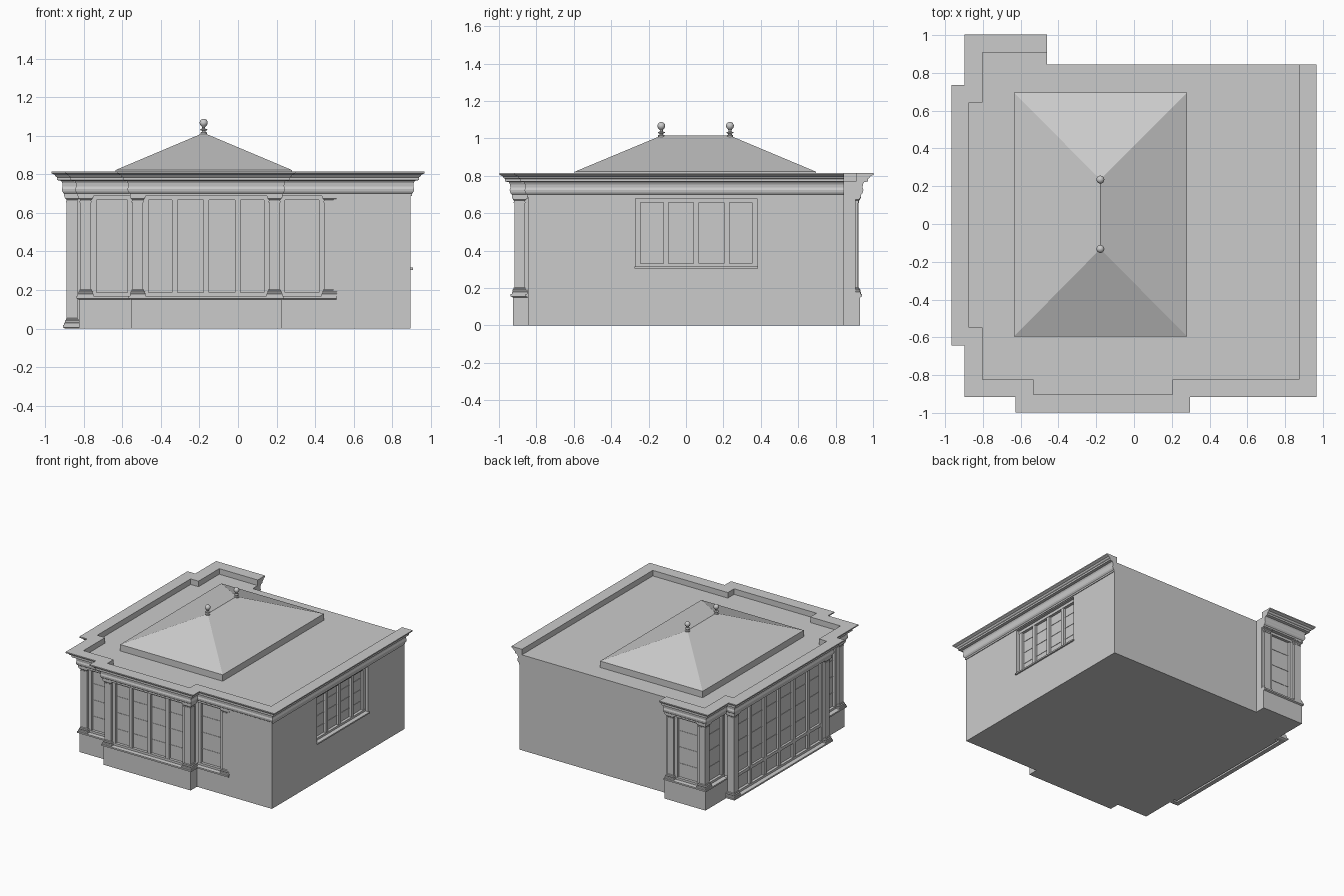
import bpy, bmesh, math
from mathutils import Vector

if "Cube" in bpy.data.objects:
    bpy.data.objects.remove(bpy.data.objects["Cube"])

# Wall line, running anticlockwise from the cut end of the rear wing to the back right corner
PATH = [(-.46, .93), (-.825, .93), (-.825, .665), (-.895, .665), (-.895, -.57), (-.825, -.57),
        (-.825, -.845), (-.555, -.845), (-.555, -.925), (.225, -.925), (.225, -.845),
        (.895, -.845), (.895, .845)]
BACK = (-.46, .845)
EAVE = .69


def finish(name, bm):
    bmesh.ops.recalc_face_normals(bm, faces=bm.faces)
    me = bpy.data.meshes.new(name)
    bm.to_mesh(me)
    bm.free()
    ob = bpy.data.objects.new(name, me)
    bpy.context.collection.objects.link(ob)
    return ob


def offset(path, d):
    """Move an open right-angled path outward; its ends stay on their cut planes."""
    pts = [Vector(p) for p in path]
    nrm = []
    for a, b in zip(pts, pts[1:]):
        u = (b - a).normalized()
        nrm.append(Vector((u.y, -u.x)))
    out = [pts[0] + nrm[0] * d]
    out += [p + (m + n) * d for p, m, n in zip(pts[1:-1], nrm, nrm[1:])]
    return out + [pts[-1] + nrm[-1] * d]


def prism(name, outline, z0, z1):
    bm = bmesh.new()
    f = bm.faces.new([bm.verts.new((p[0], p[1], z0)) for p in outline])
    ext = bmesh.ops.extrude_face_region(bm, geom=[f], use_keep_orig=True)
    vs = [g for g in ext['geom'] if isinstance(g, bmesh.types.BMVert)]
    bmesh.ops.translate(bm, verts=vs, vec=(0, 0, z1 - z0))
    return finish(name, bm)


def sweep(name, path, profile):
    """Sweep a closed (outward, height) profile along a path with mitred corners."""
    bm = bmesh.new()
    cols = [[bm.verts.new((p.x, p.y, z)) for p in offset(path, d)] for d, z in profile]
    for a, b in zip(cols, cols[1:] + cols[:1]):
        for i in range(len(path) - 1):
            bm.faces.new((a[i], a[i + 1], b[i + 1], b[i]))
    for i in (0, -1):
        bm.faces.new([c[i] for c in cols])
    return finish(name, bm)


def add_box(bm, a, b):
    lo, hi = [min(p) for p in zip(a, b)], [max(p) for p in zip(a, b)]
    vs = bmesh.ops.create_cube(bm, size=1)['verts']
    for v in vs:
        v.co = [lo[k] if v.co[k] < 0 else hi[k] for k in range(3)]


def boxes(name, items):
    bm = bmesh.new()
    for a, b in items:
        add_box(bm, a, b)
    return finish(name, bm)


def lathe(name, x, y, profile, sides, turn=0.0, flat=1.0):
    """Stack rings of a (radius, height) profile; four sides give a square pillar."""
    bm = bmesh.new()
    rings = []
    for r, z in profile:
        rings.append([bm.verts.new((x + r * flat * math.cos(turn + math.tau * i / sides),
                                    y + r * flat * math.sin(turn + math.tau * i / sides), z))
                      for i in range(sides)])
    for a, b in zip(rings, rings[1:]):
        for i in range(sides):
            j = (i + 1) % sides
            bm.faces.new((a[i], a[j], b[j], b[i]))
    bm.faces.new(rings[0])
    bm.faces.new(rings[-1])
    return finish(name, bm)


def pillar(name, x, y, z):
    prof = [(.041, z), (.041, z + .012), (.036, z + .015), (.038, z + .023), (.032, z + .027),
            (.032, z + .033), (.028, z + .036), (.028, .655), (.031, .655), (.031, .661),
            (.029, .661), (.029, .667), (.036, .674), (.036, .679), (.040, .679), (.040, EAVE)]
    lathe(name, x, y, prof, 4, math.pi / 4, math.sqrt(2))


def window(name, p0, p1, z0, z1, lights, panel=None):
    """Frame, mullions and thin glazing bars standing out from the glass plane."""
    p0, p1 = Vector(p0), Vector(p1)
    length = (p1 - p0).length
    u = (p1 - p0) / length
    n = Vector((u.y, -u.x))
    bm = bmesh.new()

    def bar(a0, a1, b0, b1, depth):
        s, e = p0 + u * a0 - n * .005, p0 + u * a1 + n * depth
        add_box(bm, (s.x, s.y, b0), (e.x, e.y, b1))

    w = .014
    bar(0, length, z0, z0 + .022, .022)
    bar(0, length, z1 - .022, z1, .022)
    low = z0
    if panel:
        bar(0, length, panel - .01, panel + .015, .018)
        low = panel
    for i in range(lights + 1):
        c = min(max(length * i / lights, w), length - w)
        bar(c - w, c + w, z0, z1, .02)
    for k in (1, 2, 3):
        z = low + (z1 - low) * k / 4
        bar(0, length, z - .002, z + .002, .003)
    finish(name, bm)


# Body: recessed glazed core, plinth, plain walls
prism("glazed_core", offset(PATH, -.045) + [BACK], 0, EAVE)
prism("plinth", PATH[:2] + PATH[6:] + [BACK], 0, .155)
boxes("plain_walls", [
    ((.495, -.845, 0), (.895, -.79, EAVE)),
    ((.84, -.845, 0), (.895, .845, .31)),
    ((.84, -.845, .68), (.895, .845, EAVE)),
    ((.84, -.845, .31), (.895, -.27, .68)),
    ((.84, .38, .31), (.895, .845, .68)),
    ((-.535, .80, 0), (-.46, .905, EAVE))])

# Sills
SILL = [(-.03, 0), (.0, 0), (.012, .006), (.012, .018), (-.03, .02)]
high = [(d, z + .15) for d, z in SILL]
sweep("front_sill", PATH[5:11] + [(.51, -.845)], high)
sweep("rear_wing_sill", PATH[:3], high)
sweep("left_bay_sill", PATH[2:6], SILL)
boxes("right_window_sill", [((.84, -.275, .305), (.907, .385, .316))])

# Pillars at the corners and pilasters at the ends of the glazing
for i, (x, y, z) in enumerate([
        (-.79, .895, .168), (-.86, .63, .018), (-.86, -.535, .018), (-.79, -.81, .168),
        (-.52, -.89, .168), (.19, -.89, .168), (.475, -.81, .168), (-.503, .892, .168)]):
    pillar(f"pillar_{i + 1}", x, y, z)

# Windows
window("rear_wing_back_window", (-.53, .885), (-.76, .885), .165, EAVE, 1)
window("rear_wing_side_window", (-.78, .868), (-.78, .655), .165, EAVE, 1)
window("left_bay_windows", (-.85, .60), (-.85, -.507), .015, EAVE, 6, .16)
window("left_front_window", (-.78, -.56), (-.78, -.782), .165, EAVE, 1)
window("front_left_window", (-.762, -.80), (-.545, -.80), .165, EAVE, 1)
window("front_bay_windows", (-.492, -.88), (.162, -.88), .165, EAVE, 4)
window("front_right_window", (.215, -.80), (.447, -.80), .165, EAVE, 1)
window("right_window", (.85, -.27), (.85, .38), .31, .68, 4)

# Entablature, parapet and flat roof
sweep("cornice", PATH, [
    (-.022, .687), (.006, .687), (.006, .700), (.010, .703), (.016, .712), (.018, .725),
    (.014, .738), (.016, .755), (.022, .766), (.042, .770), (.042, .784), (.050, .788),
    (.055, .797), (.066, .802), (.072, .806), (.072, .815), (-.022, .815)])
prism("flat_roof", offset(PATH, -.01) + [BACK], .687, .77)

# Roof lantern
X0, X1, Y0, Y1 = -.635, .28, -.595, .695
RX, RY = -.178, (-.132, .235)
boxes("lantern_curb", [((X0, Y0, .765), (X1, Y1, .822))])
bm = bmesh.new()
a, b, c, d = [bm.verts.new((x, y, .822)) for x, y in ((X0, Y0), (X1, Y0), (X1, Y1), (X0, Y1))]
e, f = [bm.verts.new((RX, y, 1.015)) for y in RY]
for face in ((a, b, e), (b, c, f, e), (c, d, f), (d, a, e, f), (a, d, c, b)):
    bm.faces.new(face)
finish("lantern_glass_roof", bm)

# Finials
ball = [(.021 * math.sin(t), 1.067 - .021 * math.cos(t))
        for t in [math.pi * k / 10 for k in range(2, 10)]] + [(.001, 1.088)]
for i, y in enumerate(RY):
    ob = lathe(f"finial_{i + 1}", RX, y, [
        (.017, 1.0), (.017, 1.017), (.010, 1.020), (.009, 1.026), (.019, 1.029),
        (.019, 1.033), (.008, 1.037), (.008, 1.044)] + ball, 20)
    bpy.context.view_layer.objects.active = ob
    ob.select_set(True)
    bpy.ops.object.shade_smooth_by_angle(angle=math.radians(35))
    ob.select_set(False)
